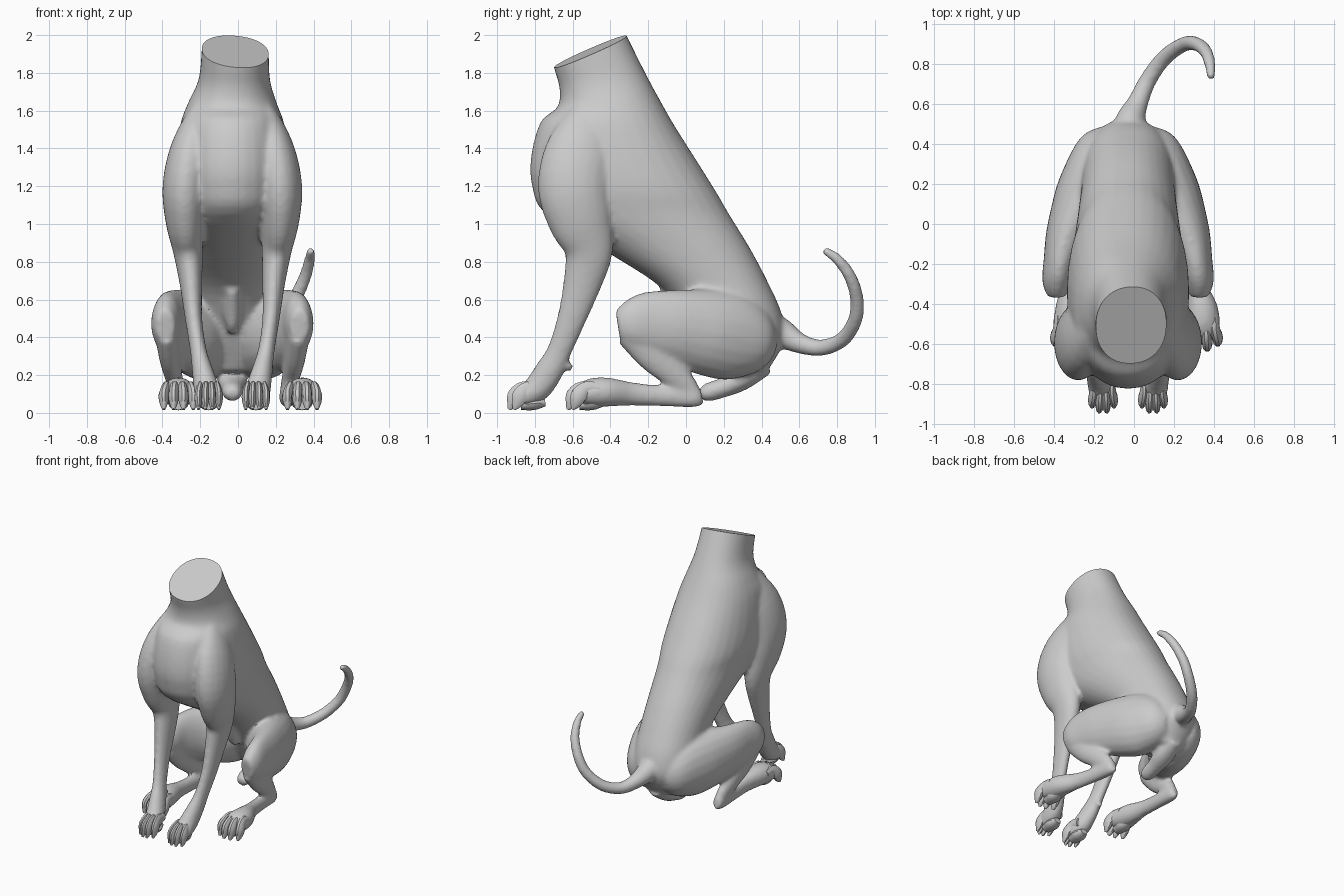
import bpy, bmesh, math
from mathutils import Vector

cube = bpy.data.objects.get("Cube")
if cube:
    bpy.data.objects.remove(cube, do_unlink=True)

MID = -0.03  # symmetry plane of the body

grey = bpy.data.materials.new("plain_grey")
grey.use_nodes = True
grey.diffuse_color = (0.6, 0.6, 0.6, 1)
grey.node_tree.nodes["Principled BSDF"].inputs["Base Color"].default_value = (0.6, 0.6, 0.6, 1)


def smooth_rows(rows, steps):
    """Catmull-Rom interpolation of rows of numbers."""
    out = []
    n = len(rows)
    for i in range(n - 1):
        p = [rows[max(i - 1, 0)], rows[i], rows[i + 1], rows[min(i + 2, n - 1)]]
        for k in range(steps):
            t = k / steps
            out.append([0.5 * (2 * b + (c - a) * t + (2 * a - 5 * b + 4 * c - d) * t * t
                               + (3 * b - a - 3 * c + d) * t ** 3) for a, b, c, d in zip(*p)])
    out.append(list(rows[-1]))
    return out


def skin(bm, rings, sides, power):
    """Bridge rings of (centre, side vector, depth vector) into a closed tube."""
    def bend(v):
        return math.copysign(abs(v) ** power, v)
    loops = []
    for c, u, v in rings:
        angles = [2 * math.pi * k / sides for k in range(sides)]
        loops.append([bm.verts.new(c + u * bend(math.cos(a)) + v * bend(math.sin(a))) for a in angles])
    faces = [bm.faces.new(loops[0]), bm.faces.new(loops[-1])]
    for a, b in zip(loops, loops[1:]):
        for k in range(sides):
            j = (k + 1) % sides
            faces.append(bm.faces.new((a[k], a[j], b[j], b[k])))
    bmesh.ops.recalc_face_normals(bm, faces=faces)


def limb(bm, rows, sides=20, steps=4):
    """Tube through rows of x, y, z, half width, half depth."""
    rows = smooth_rows(rows, steps)
    pts = [Vector(r[:3]) for r in rows]
    rings = []
    for i, r in enumerate(rows):
        t = (pts[min(i + 1, len(pts) - 1)] - pts[max(i - 1, 0)]).normalized()
        side = (Vector((1, 0, 0)) - t * t.x).normalized()
        rings.append((pts[i], side * r[3], t.cross(side) * r[4]))
    skin(bm, rings, sides, 1.0)


def trunk(bm, rows):
    """Tube through rows of front y, front z, back y, back z, half width, centre x."""
    rings = []
    for fy, fz, by, bz, w, x in smooth_rows(rows, 4):
        f, b = Vector((x, fy, fz)), Vector((x, by, bz))
        rings.append(((f + b) / 2, Vector((w, 0, 0)), (f - b) / 2))
    skin(bm, rings, 32, 0.92)


def make_object(name, bm):
    mesh = bpy.data.meshes.new(name)
    bm.to_mesh(mesh)
    bm.free()
    obj = bpy.data.objects.new(name, mesh)
    bpy.context.collection.objects.link(obj)
    mesh.materials.append(grey)
    return obj


def shade(obj):
    bpy.ops.object.select_all(action='DESELECT')
    obj.select_set(True)
    bpy.context.view_layer.objects.active = obj
    bpy.ops.object.shade_smooth_by_angle(angle=math.radians(40))


def side_rows(rows, s):
    return [(MID + s * r[0],) + tuple(r[1:]) for r in rows]


body = bmesh.new()

# Trunk from above the neck cut down to the rump
trunk(body, [
    (-0.73, 1.96, -0.38, 2.13, 0.175, -0.015), (-0.70, 1.83, -0.31, 1.99, 0.178, -0.015),
    (-0.67, 1.72, -0.215, 1.80, 0.19, -0.02), (-0.68, 1.62, -0.14, 1.66, 0.235, MID),
    (-0.77, 1.54, -0.06, 1.52, 0.275, MID), (-0.82, 1.36, 0.06, 1.33, 0.30, MID),
    (-0.815, 1.20, 0.16, 1.17, 0.305, MID), (-0.74, 1.05, 0.23, 1.05, 0.285, MID),
    (-0.40, 0.84, 0.34, 0.87, 0.255, MID), (-0.14, 0.67, 0.43, 0.70, 0.235, MID),
    (0.0, 0.50, 0.505, 0.53, 0.23, MID), (0.08, 0.36, 0.52, 0.38, 0.21, MID),
    (0.16, 0.22, 0.43, 0.22, 0.13, MID)])

FORELEG = [
    (0.15, -0.46, 1.62, 0.06, 0.11), (0.215, -0.555, 1.40, 0.11, 0.18),
    (0.25, -0.595, 1.20, 0.12, 0.19), (0.25, -0.56, 1.02, 0.105, 0.17),
    (0.235, -0.515, 0.86, 0.08, 0.13), (0.22, -0.545, 0.70, 0.062, 0.105),
    (0.205, -0.605, 0.50, 0.046, 0.078), (0.18, -0.67, 0.33, 0.044, 0.066),
    (0.16, -0.72, 0.23, 0.055, 0.075), (0.14, -0.78, 0.14, 0.066, 0.075),
    (0.13, -0.84, 0.095, 0.068, 0.062), (0.125, -0.88, 0.075, 0.062, 0.045)]
WRIST_PAD = [(0.165, -0.67, 0.28, 0.02, 0.02), (0.165, -0.63, 0.25, 0.028, 0.024),
             (0.165, -0.60, 0.235, 0.018, 0.018)]
THIGH = [
    (0.06, 0.44, 0.37, 0.09, 0.10), (0.10, 0.37, 0.38, 0.15, 0.18),
    (0.155, 0.25, 0.405, 0.165, 0.235),
    (0.22, 0.10, 0.43, 0.16, 0.23), (0.295, -0.05, 0.455, 0.118, 0.20),
    (0.34, -0.20, 0.475, 0.085, 0.17), (0.355, -0.29, 0.47, 0.075, 0.135),
    (0.355, -0.36, 0.46, 0.05, 0.085)]
SHIN = [
    (0.35, -0.29, 0.43, 0.06, 0.09), (0.335, -0.18, 0.31, 0.056, 0.09),
    (0.315, -0.07, 0.21, 0.048, 0.075), (0.295, 0.01, 0.13, 0.042, 0.06),
    (0.29, 0.04, 0.07, 0.034, 0.04)]

REAR_PAW = {1: 0.37, -1: 0.285}  # the two hind paws point differently
for s in (1, -1):
    for part in (FORELEG, WRIST_PAD, THIGH, SHIN):
        limb(body, side_rows(part, s))
    # Hind foot from hock to paw
    p = REAR_PAW[s]
    limb(body, side_rows([
        (0.29, 0.085, 0.09, 0.028, 0.042), (0.29, 0.04, 0.085, 0.043, 0.058),
        (0.29 + (p - 0.29) * 0.2, -0.12, 0.09, 0.043, 0.056),
        (0.29 + (p - 0.29) * 0.55, -0.28, 0.10, 0.048, 0.062),
        (p, -0.42, 0.11, 0.08, 0.078), (p, -0.51, 0.105, 0.092, 0.075),
        (p, -0.57, 0.085, 0.085, 0.05)], s))

# Tail curling up and to the left
limb(body, [(x, y, z, r, r) for x, y, z, r in [
    (MID, 0.40, 0.48, 0.09), (-0.02, 0.51, 0.42, 0.078), (0.02, 0.61, 0.365, 0.054),
    (0.07, 0.72, 0.345, 0.045), (0.15, 0.83, 0.39, 0.042), (0.24, 0.895, 0.49, 0.04),
    (0.30, 0.905, 0.60, 0.038), (0.355, 0.87, 0.72, 0.035), (0.38, 0.80, 0.815, 0.03),
    (0.385, 0.725, 0.865, 0.021)]], 14)

# Underside forms between the hind legs
limb(body, [(MID, 0.42, 0.26, 0.06, 0.06), (MID, 0.30, 0.18, 0.08, 0.06),
            (MID, 0.20, 0.135, 0.062, 0.053), (MID, 0.12, 0.11, 0.055, 0.05),
            (MID, 0.075, 0.095, 0.035, 0.032)])
limb(body, [(MID, -0.12, 0.66, 0.03, 0.03), (MID, -0.04, 0.55, 0.045, 0.05),
            (MID, -0.01, 0.47, 0.035, 0.04), (MID, 0.03, 0.42, 0.02, 0.02)])

# Fuse the body parts into one soft skin
body_obj = make_object("body", body)
fuse = body_obj.modifiers.new("fuse", 'REMESH')
fuse.mode = 'VOXEL'
fuse.voxel_size = 0.013
soften = body_obj.modifiers.new("soften", 'SMOOTH')
soften.factor = 0.5
soften.iterations = 12
deps = bpy.context.evaluated_depsgraph_get()
fused = bpy.data.meshes.new_from_object(body_obj.evaluated_get(deps))
body_obj.modifiers.clear()

# Slice the neck flat
bm = bmesh.new()
bm.from_mesh(fused)
bpy.data.meshes.remove(fused)
cut = bmesh.ops.bisect_plane(bm, geom=bm.verts[:] + bm.edges[:] + bm.faces[:],
                             plane_co=(MID, -0.505, 1.915), plane_no=(0.1, -0.436, 1),
                             clear_outer=True)
rim = [e for e in cut["geom_cut"] if isinstance(e, bmesh.types.BMEdge)]
bmesh.ops.edgeloop_fill(bm, edges=rim)
bmesh.ops.recalc_face_normals(bm, faces=bm.faces[:])
bm.to_mesh(body_obj.data)
bm.free()
shade(body_obj)


def toes(name, cx, y, spread, width):
    """Four arched, blunt toes with claws fanning forward from a paw."""
    bm = bmesh.new()
    for k in (-1.5, -0.5, 0.5, 1.5):
        f = y + (0.025 if abs(k) > 1 else 0)
        root, tip = cx + k * spread * 0.8, cx + k * spread
        limb(bm, [(root, f + 0.16, 0.125, width * 0.8, 0.03),
                  (root, f + 0.09, 0.13, width, 0.04),
                  (tip, f + 0.045, 0.095, width, 0.045),
                  (tip, f + 0.03, 0.06, width * 0.9, 0.036),
                  (tip, f + 0.018, 0.035, width * 0.6, 0.022),
                  (tip, f + 0.008, 0.018, width * 0.3, 0.008)], 10, 3)
    # Sole pad
    limb(bm, [(cx, y + 0.20, 0.055, 0.03, 0.02), (cx, y + 0.14, 0.05, 0.055, 0.035),
              (cx, y + 0.07, 0.045, 0.04, 0.03)], 12)
    shade(make_object(name, bm))


for s, label in ((1, "left"), (-1, "right")):
    toes(f"front_{label}_toes", MID + s * 0.125, -0.945, 0.036, 0.021)
    toes(f"hind_{label}_toes", MID + s * REAR_PAW[s], -0.635, 0.052, 0.027)
